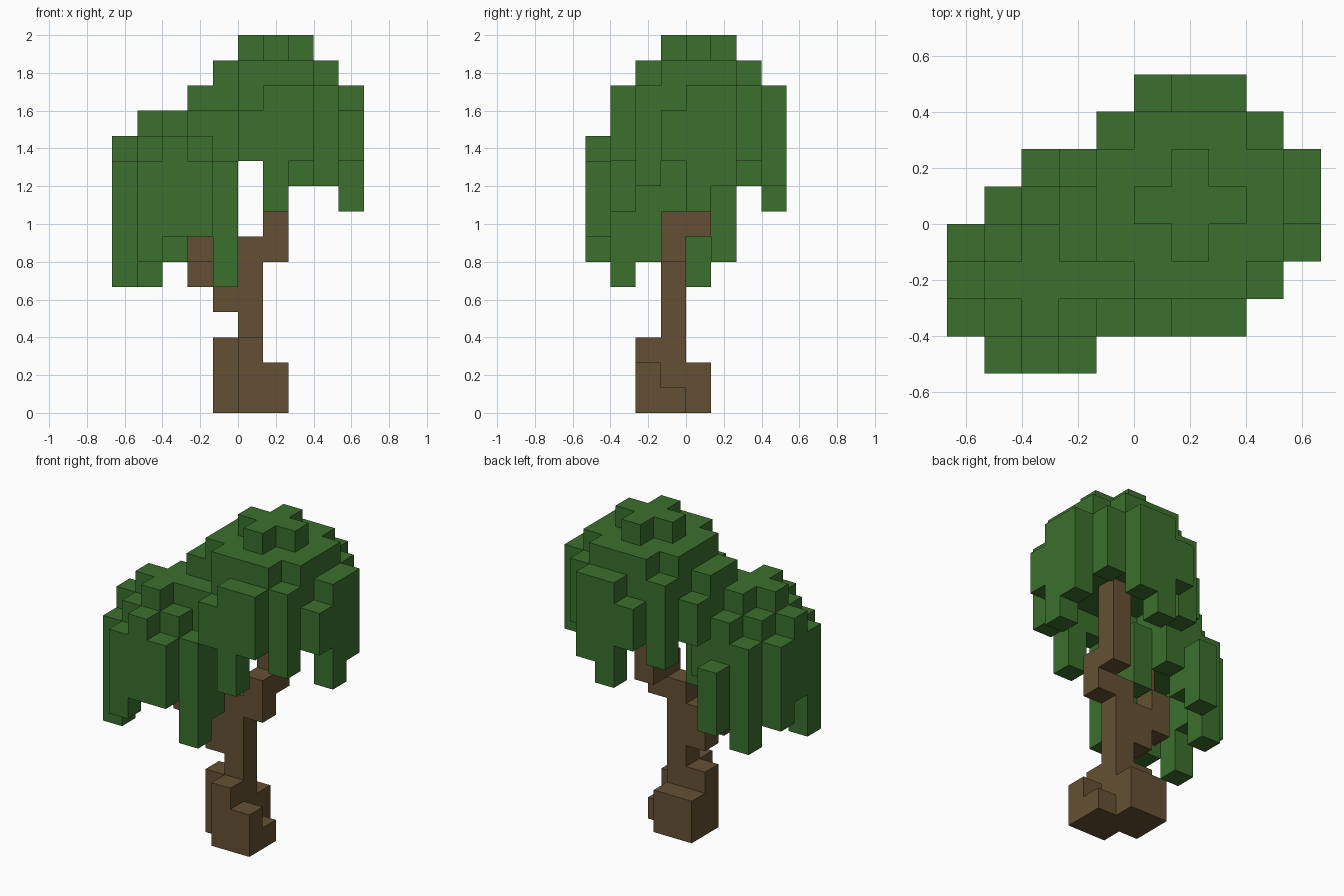
import bpy
import bmesh
from mathutils import Vector

if "Cube" in bpy.data.objects:
    bpy.data.objects.remove(bpy.data.objects["Cube"], do_unlink=True)

CELL = 2 / 15
ORIGIN = Vector((-5, -4, 0))  # grid corner, in cells


def material(name, rgb):
    mat = bpy.data.materials.new(name)
    mat.use_nodes = True
    mat.diffuse_color = (*rgb, 1)
    mat.node_tree.nodes["Principled BSDF"].inputs["Base Color"].default_value = (*rgb, 1)
    return mat


def column(x, y, low, high):
    return {(x, y, z) for z in range(low, high)}


def block_object(name, cells, mat):
    """Skin a set of grid cells with only its outer faces."""
    bm = bmesh.new()
    for cell in cells:
        for axis in range(3):
            for side in (0, 1):
                near = list(cell)
                near[axis] += 2 * side - 1
                if tuple(near) in cells:
                    continue
                u, v = (axis + 1) % 3, (axis + 2) % 3
                corners = []
                for a, b in ((0, 0), (1, 0), (1, 1), (0, 1)):
                    p = Vector(cell)
                    p[axis] += side
                    p[u] += a
                    p[v] += b
                    corners.append(bm.verts.new((p + ORIGIN) * CELL))
                bm.faces.new(corners if side else corners[::-1])
    bmesh.ops.remove_doubles(bm, verts=bm.verts, dist=CELL / 100)
    bmesh.ops.dissolve_limit(bm, angle_limit=0.01, verts=bm.verts, edges=bm.edges)
    mesh = bpy.data.meshes.new(name)
    bm.to_mesh(mesh)
    bm.free()
    mesh.materials.append(mat)
    obj = bpy.data.objects.new(name, mesh)
    bpy.context.collection.objects.link(obj)


def canopy(cx, cy, steps, inner, ceiling, rim, droops, dips):
    """Stepped dome: steps are (squared radius, top), droops hang below the rim."""
    cells = set()
    for x in range(cx - 3, cx + 4):
        for y in range(cy - 3, cy + 4):
            r2 = (x - cx) ** 2 + (y - cy) ** 2
            tops = [top for limit, top in steps if r2 <= limit]
            if tops:
                high = tops[0] - ((x, y) in dips)
                low = ceiling if r2 <= inner else rim
                cells |= column(x, y, droops.get((x, y), low), high)
    return cells


leaf_green = material("leaf green", (0.043, 0.162, 0.026))
bark_brown = material("bark brown", (0.130, 0.081, 0.033))

# Main crown with hanging strands
crown = canopy(6, 4, ((1, 15), (5, 14), (10, 13)), 5, 11, 10,
               {(6, 1): 8, (6, 7): 8, (9, 4): 8, (8, 2): 9,
                (9, 5): 9, (7, 7): 9, (4, 6): 9},
               {(5, 1), (9, 3), (4, 2), (5, 7), (3, 5)})

# Lower side canopy with longer strands
side = canopy(2, 2, ((1, 12), (4, 11), (5, 10)), 2, 9, 7,
              {(0, 1): 5, (1, 4): 5, (4, 1): 5, (0, 3): 6,
               (1, 0): 6, (4, 2): 6, (3, 4): 8}, set())
side |= column(2, 5, 6, 9)

# Trunk, roots and the two branches
trunk = column(5, 3, 0, 7)
for x, y, height in ((5, 2, 3), (4, 3, 3), (6, 2, 2), (4, 4, 2), (5, 4, 2), (6, 3, 1)):
    trunk |= column(x, y, 0, height)
right_branch = column(6, 3, 6, 8) | column(6, 4, 7, 11)
left_branch = column(4, 3, 4, 6) | column(3, 3, 5, 7) | column(3, 2, 6, 9)

block_object("crown_leaves", crown, leaf_green)
block_object("side_leaves", side - crown, leaf_green)
block_object("trunk", trunk | right_branch | (left_branch - side), bark_brown)
